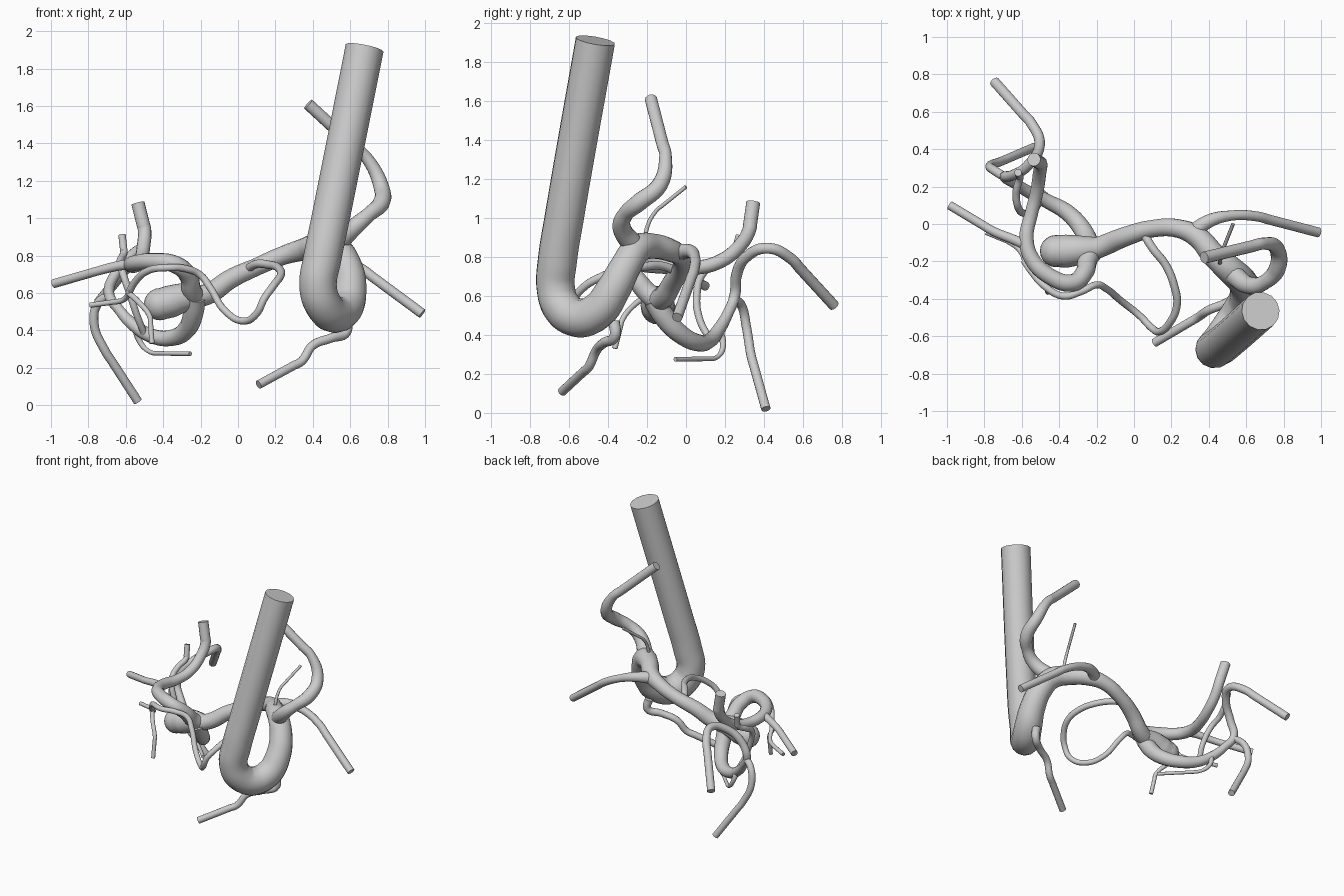
import bpy
from math import radians
from mathutils import Vector


def smooth(ob):
    bpy.ops.object.select_all(action='DESELECT')
    ob.select_set(True)
    bpy.context.view_layer.objects.active = ob
    if ob.type == 'CURVE':
        bpy.ops.object.convert(target='MESH')
    bpy.ops.object.shade_smooth_by_angle(angle=radians(45))


def vessel(name, r0, r1, pts, straight_end=True):
    """Capped tube through pts; radius runs r0 to r1, or is a 4th value per point."""
    n = len(pts) - 1
    path = [(Vector(p[:3]), p[3] if len(p) > 3 else r0 + (r1 - r0) * min(1, 2 * i / n))
            for i, p in enumerate(pts)]
    if straight_end:
        (a, ra), (b, rb) = path[-2:]
        path.insert(-1, (a.lerp(b, .2), ra * .8 + rb * .2))
    cu = bpy.data.curves.new(name, 'CURVE')
    cu.dimensions = '3D'
    cu.bevel_depth = 1.0
    cu.bevel_resolution = 5
    cu.resolution_u = 6
    cu.use_fill_caps = True
    sp = cu.splines.new('BEZIER')
    sp.bezier_points.add(len(path) - 1)
    for bp, (co, r) in zip(sp.bezier_points, path):
        bp.co = co
        bp.handle_left_type = bp.handle_right_type = 'AUTO'
        bp.radius = r
    for end in (sp.bezier_points[0], sp.bezier_points[-1]):
        end.handle_left_type = end.handle_right_type = 'VECTOR'
    ob = bpy.data.objects.new(name, cu)
    bpy.context.collection.objects.link(ob)
    smooth(ob)


# Thick trunk, hairpin bend and the long crossing vessel
vessel("main_trunk", 0, 0, [
    (.677, -.465, 1.91, .103), (.495, -.625, 1.0, .102), (.45, -.66, .78, .102), (.428, -.668, .64, .1),
    (.455, -.635, .54, .1), (.515, -.55, .487, .1), (.575, -.45, .525, .096),
    (.6, -.375, .63, .088), (.58, -.31, .75, .08), (.52, -.25, .84, .075),
    (.43, -.17, .855, .065), (.34, -.07, .83, .058), (.24, -.025, .80, .05),
    (.1, -.025, .74, .047), (-.04, -.065, .675, .052), (-.15, -.11, .60, .056),
    (-.25, -.15, .57, .058)], False)

# Branches near the trunk
vessel("upper_branch", .055, .032, [
    (.53, -.27, .86), (.62, -.33, .95), (.7, -.31, 1.02), (.765, -.24, 1.08, .046),
    (.765, -.135, 1.17, .042), (.69, -.105, 1.32), (.375, -.18, 1.61)])
vessel("right_branch", .045, .027, [
    (.31, -.05, .82), (.4, .015, .83), (.52, .045, .80), (.66, .04, .73), (.985, -.045, .49)])
vessel("lower_branch", .03, .024, [
    (.57, -.37, .47), (.58, -.365, .395), (.5, -.42, .36), (.4, -.46, .32),
    (.34, -.50, .235), (.11, -.635, .11)])
vessel("thin_twig", .013, .01, [
    (.46, -.21, .86), (.46, -.2, .95), (.47, -.15, 1.04), (.53, 0, 1.16)])

# Bulge at the end of the crossing vessel
vessel("bulge_neck", 0, 0, [
    (-.2, -.13, .58, .06), (-.3, -.14, .573, .08), (-.36, -.145, .555, .088),
    (-.415, -.145, .54, .085)], False)
bpy.ops.mesh.primitive_uv_sphere_add(segments=20, ring_count=12, radius=.086,
                                     location=(-.417, -.145, .54))
bpy.context.object.name = "bulge_end"
smooth(bpy.context.object)

# Upper arch and its two ends
vessel("upper_arch", .056, .036, [
    (-.23, -.14, .57), (-.25, -.2, .62), (-.265, -.26, .69), (-.33, -.315, .75, .047),
    (-.45, -.28, .77, .044), (-.55, -.18, .76, .042), (-.575, -.07, .75, .039), (-.55, .05, .745),
    (-.52, .17, .775), (-.505, .27, .85), (-.5, .325, .94), (-.535, .345, 1.08)])
vessel("left_branch", .03, .024, [
    (-.56, -.12, .755), (-.64, -.085, .745), (-.76, -.035, .715), (-.985, .1, .65)])

# Lower arch, dividing into a rear hook and a descending branch
vessel("lower_arch", .06, .028, [
    (-.23, -.16, .58), (-.24, -.11, .49), (-.275, -.03, .405), (-.355, .06, .36),
    (-.46, .12, .37), (-.56, .17, .43), (-.635, .215, .51), (-.69, .25, .6),
    (-.65, .26, .71), (-.57, .31, .80), (-.505, .42, .845), (-.55, .54, .79),
    (-.745, .76, .55)])
vessel("descending_branch", .024, .024, [
    (-.68, .245, .585), (-.745, .285, .55), (-.77, .31, .44), (-.71, .335, .29), (-.535, .41, .02)])
vessel("rear_twig", .018, .02, [
    (-.5, .12, .38), (-.54, .07, .48), (-.58, .055, .6), (-.62, .09, .72),
    (-.63, .17, .77), (-.61, .25, .82), (-.62, .275, .91)])
vessel("bottom_twig", .02, .012, [
    (-.55, .17, .43), (-.53, .19, .35), (-.48, .165, .29), (-.4, .09, .277), (-.255, -.055, .275)])

# Long looping vessel and its two thin ends
vessel("front_loop", .023, .019, [
    (.04, -.03, .72), (.1, -.13, .755), (.17, -.22, .75), (.215, -.33, .735),
    (.23, -.43, .70), (.19, -.53, .64), (.14, -.575, .57), (.1, -.56, .49),
    (.03, -.49, .45), (-.07, -.41, .505), (-.15, -.345, .63), (-.2, -.325, .695),
    (-.28, -.36, .73), (-.38, -.385, .735), (-.48, -.33, .72), (-.55, -.25, .66),
    (-.585, -.2, .60)], False)
vessel("front_twig", .016, .014, [
    (-.585, -.2, .6), (-.53, -.27, .55), (-.47, -.33, .47), (-.46, -.365, .33)])
vessel("side_twig", .016, .014, [
    (-.575, -.22, .62), (-.61, -.14, .565), (-.68, -.09, .55), (-.79, -.045, .535)])
